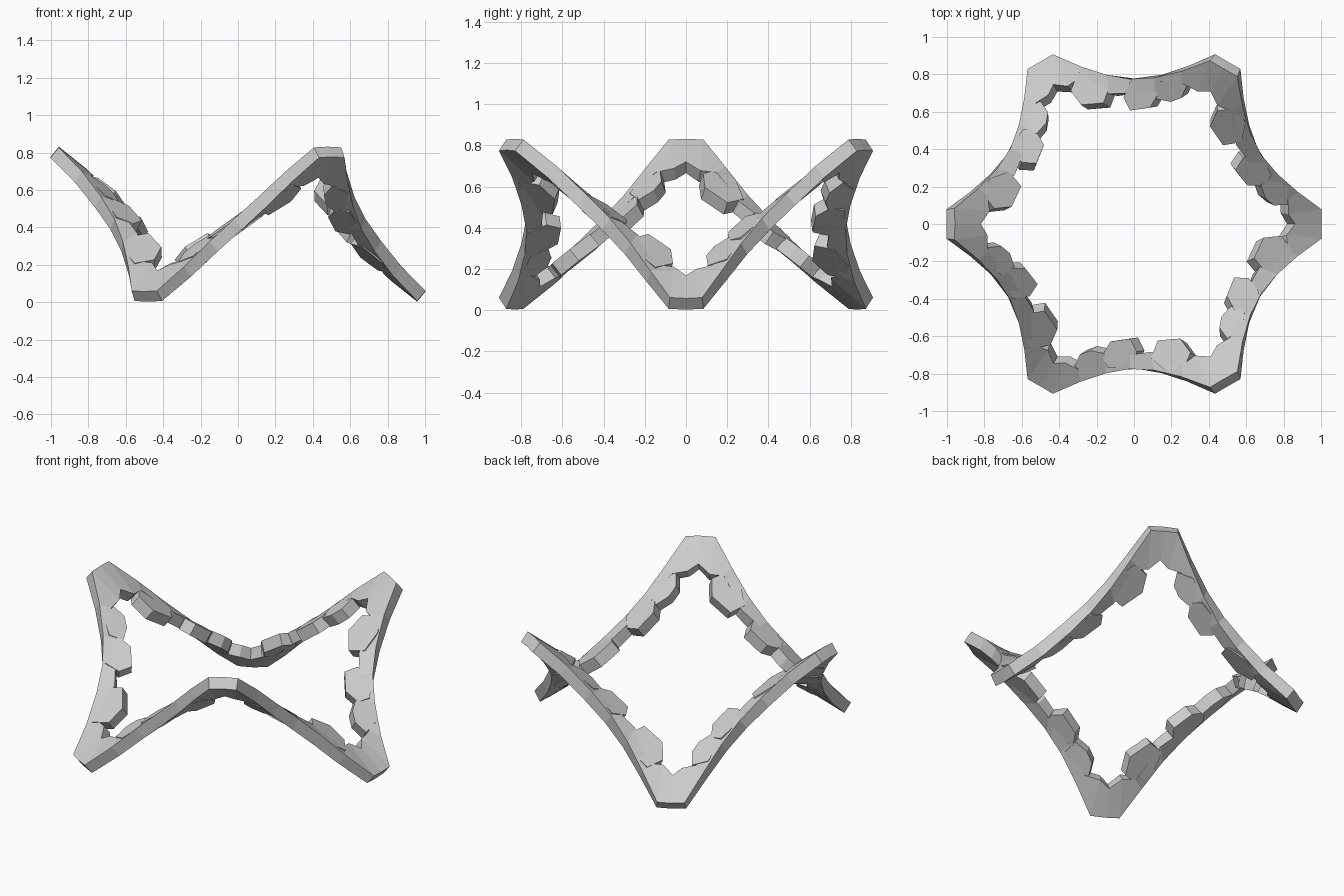
import bpy, bmesh, math
from mathutils import Matrix, Vector

if "Cube" in bpy.data.objects:
    bpy.data.objects.remove(bpy.data.objects["Cube"])

MID = 0.4175

# Three-lobed saddle surface that every plate lies on (z relative to mid height)
def height(x, y):
    q = x**3 - 3 * x * y * y
    return -(0.5 * q - 0.1 * q**3)

def gradient(x, y):
    e = 1e-4
    return ((height(x + e, y) - height(x - e, y)) / (2 * e),
            (height(x, y + e) - height(x, y - e)) / (2 * e))

# One side repeats six times: turn by 60 degrees, flipping over each time
def side_matrix(k):
    flip = Matrix.Diagonal((1, 1, -1 if k % 2 else 1, 1))
    return (Matrix.Translation((0, 0, MID)) @
            Matrix.Rotation(k * math.pi / 3, 4, 'Z') @ flip)

def make_object(name, bm, thickness):
    bmesh.ops.remove_doubles(bm, verts=bm.verts, dist=0.002)
    bmesh.ops.recalc_face_normals(bm, faces=bm.faces)
    mesh = bpy.data.meshes.new(name)
    bm.to_mesh(mesh)
    bm.free()
    obj = bpy.data.objects.new(name, mesh)
    bpy.context.collection.objects.link(obj)
    mod = obj.modifiers.new("thickness", 'SOLIDIFY')
    mod.thickness = thickness
    mod.offset = 0
    mod.use_even_offset = True
    return obj

# Outer rim and inner edge of one side, seen from above
c, s = 0.5, math.sqrt(3) / 2
outer = [(-.98 * c, -.98 * s), (-.42, -.89), (-.27, -.83), (-.13, -.79), (0, -.775),
         (.13, -.79), (.27, -.83), (.42, -.89), (.98 * c, -.98 * s)]
inner = [(-.84 * c, -.84 * s), (-.355, -.725), (-.28, -.765), (-.13, -.715), (0, -.70),
         (.11, -.69), (.28, -.765), (.34, -.72), (.84 * c, -.84 * s)]

# Zigzag ring band
bm = bmesh.new()
for k in range(6):
    m = side_matrix(k)
    rows = [[bm.verts.new(m @ Vector((x, y, height(x, y)))) for x, y in edge]
            for edge in (outer, inner)]
    for i in range(len(outer) - 1):
        bm.faces.new((rows[0][i], rows[0][i + 1], rows[1][i + 1], rows[1][i]))
make_object("ring_band", bm, 0.07)

# Flat hexagonal tiles along the inner edge
tiles = {
    "upper_tile": [(.11, -.73), (.145, -.635), (.265, -.625), (.32, -.70), (.28, -.80), (.19, -.80)],
    "middle_tile": [(-.15, -.70), (-.105, -.625), (-.0, -.61), (.035, -.68), (.0, -.765), (-.12, -.765)],
    "lower_tile": [(-.30, -.75), (-.27, -.685), (-.215, -.665), (-.14, -.68), (-.135, -.76), (-.22, -.80)],
}
for name, outline in tiles.items():
    cx = sum(p[0] for p in outline) / len(outline)
    cy = sum(p[1] for p in outline) / len(outline)
    gx, gy = gradient(cx, cy)
    bm = bmesh.new()
    for k in range(6):
        m = side_matrix(k)
        bm.faces.new([bm.verts.new(m @ Vector((x, y, height(cx, cy) + gx * (x - cx) + gy * (y - cy))))
                      for x, y in outline])
    make_object(name + "s", bm, 0.072)
